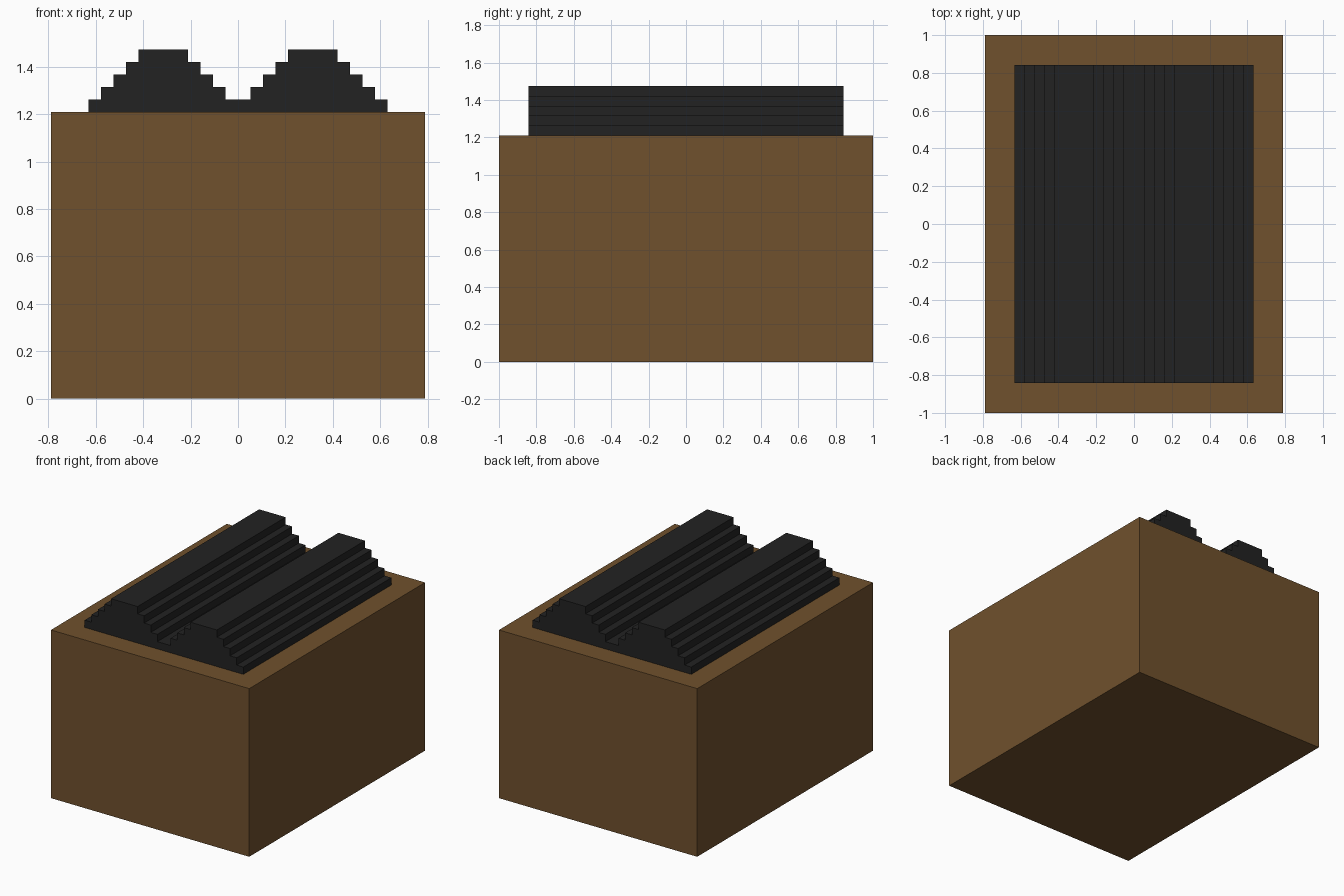
import bpy
import bmesh

cube = bpy.data.objects.get("Cube")
if cube:
    bpy.data.objects.remove(cube, do_unlink=True)

U = 1 / 19  # one step of the block grid


def make_material(name, rgb):
    mat = bpy.data.materials.new(name)
    mat.use_nodes = True
    color = (*rgb, 1.0)
    mat.diffuse_color = color
    bsdf = next(n for n in mat.node_tree.nodes if n.type == 'BSDF_PRINCIPLED')
    bsdf.inputs["Base Color"].default_value = color
    bsdf.inputs["Roughness"].default_value = 0.9
    return mat


def extrude_profile(name, profile, half_depth, mat):
    """Extrude an x-z outline (grid steps) along y, centred on y = 0."""
    bm = bmesh.new()
    verts = [bm.verts.new((x * U, -half_depth * U, z * U)) for x, z in profile]
    face = bm.faces.new(verts)
    ext = bmesh.ops.extrude_face_region(bm, geom=[face])
    back = [v for v in ext["geom"] if isinstance(v, bmesh.types.BMVert)]
    bmesh.ops.translate(bm, vec=(0, 2 * half_depth * U, 0), verts=back)
    bmesh.ops.recalc_face_normals(bm, faces=bm.faces)
    mesh = bpy.data.meshes.new(name)
    bm.to_mesh(mesh)
    bm.free()
    mesh.materials.append(mat)
    obj = bpy.data.objects.new(name, mesh)
    bpy.context.collection.objects.link(obj)
    return obj


brown = make_material("wood_brown", (0.162, 0.082, 0.026))
black = make_material("coal_black", (0.016, 0.016, 0.016))

# Solid crate body
BASE = 23
extrude_profile("crate", [(-15, 0), (15, 0), (15, BASE), (-15, BASE)], 19, brown)

# Right half of the stepped outline: up the outer stairs, then down the inner ones
half = []
for i in range(5):
    half += [(12 - i, BASE + i), (12 - i, BASE + i + 1)]
for i in range(4, 0, -1):
    half += [(i, BASE + i + 1), (i, BASE + i)]

# Mirror it into two ridges joined by a shared bottom step
outline = half + [(-x, z) for x, z in reversed(half)]
extrude_profile("stepped_ridges", outline, 16, black)
